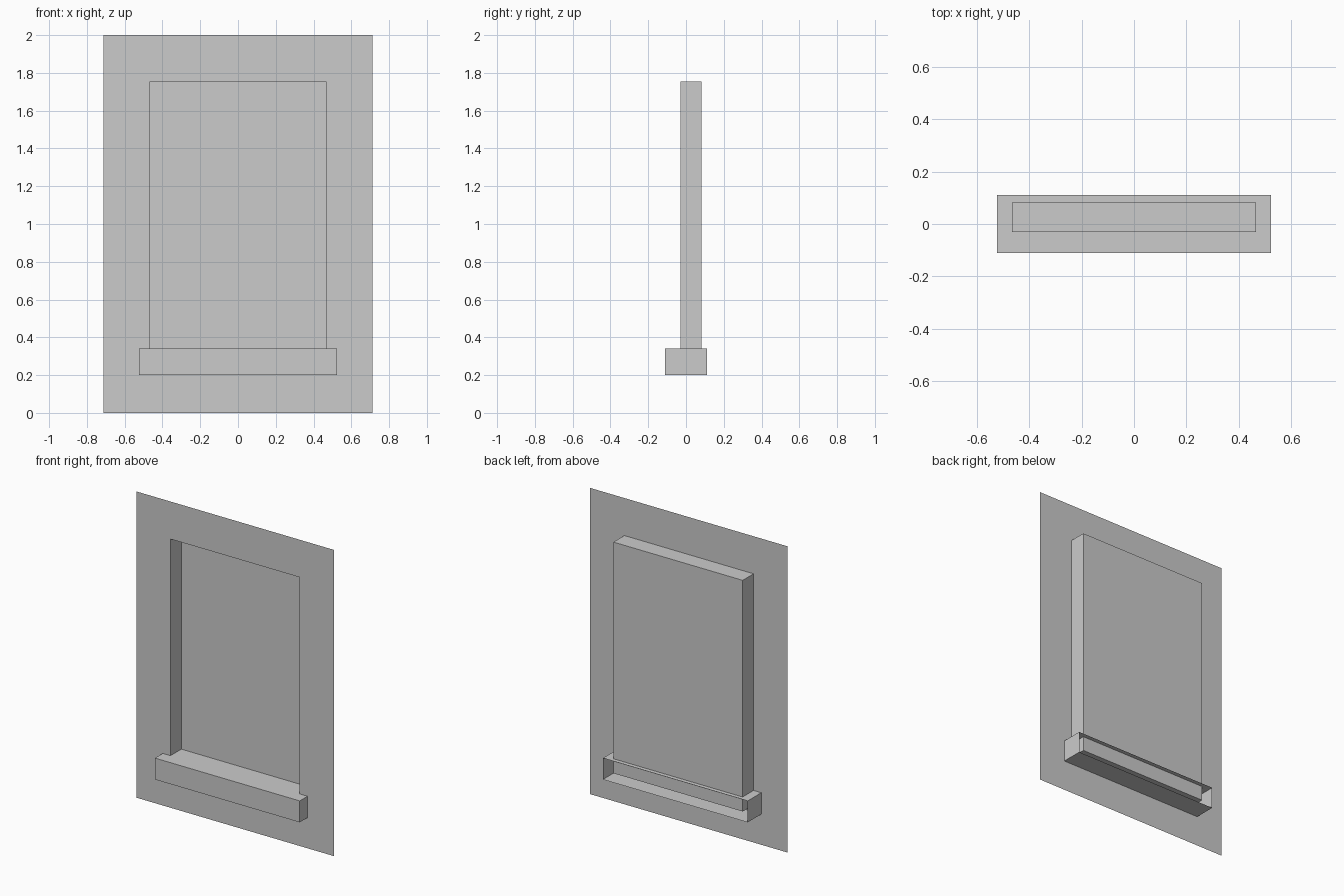
import bpy, bmesh
from mathutils import Vector

if "Cube" in bpy.data.objects:
    bpy.data.objects.remove(bpy.data.objects["Cube"])


def finish(bm, name):
    mesh = bpy.data.meshes.new(name)
    bm.to_mesh(mesh)
    bm.free()
    obj = bpy.data.objects.new(name, mesh)
    bpy.context.collection.objects.link(obj)
    return obj


def rect(bm, w, z0, z1, y):
    # Upright rectangle facing -y
    pts = [(-w, z0), (w, z0), (w, z1), (-w, z1)]
    return [bm.verts.new((x, y, z)) for x, z in pts]


def bridge(bm, a, b):
    # Ring of quads between two rectangles
    for i in range(4):
        j = (i + 1) % 4
        bm.faces.new((a[i], a[j], b[j], b[i]))


# Single-sided wall panel with a recessed window pane
bm = bmesh.new()
outer = rect(bm, 0.713, 0.0, 2.0, -0.03)
opening = rect(bm, 0.467, 0.245, 1.755, -0.03)
pane = rect(bm, 0.467, 0.245, 1.755, 0.082)
bridge(bm, outer, opening)
bridge(bm, opening, pane)
bm.faces.new(pane)
finish(bm, "window_wall")

# Window sill: box passing through the wall, open at the back
bm = bmesh.new()
bmesh.ops.create_cube(bm, size=1)
bmesh.ops.scale(bm, vec=Vector((1.046, 0.22, 0.14)), verts=bm.verts)
bmesh.ops.translate(bm, vec=Vector((0, 0, 0.27)), verts=bm.verts)
bm.normal_update()
back = [f for f in bm.faces if f.normal.y > 0.9]
bmesh.ops.delete(bm, geom=back, context='FACES_ONLY')
finish(bm, "window_sill")
